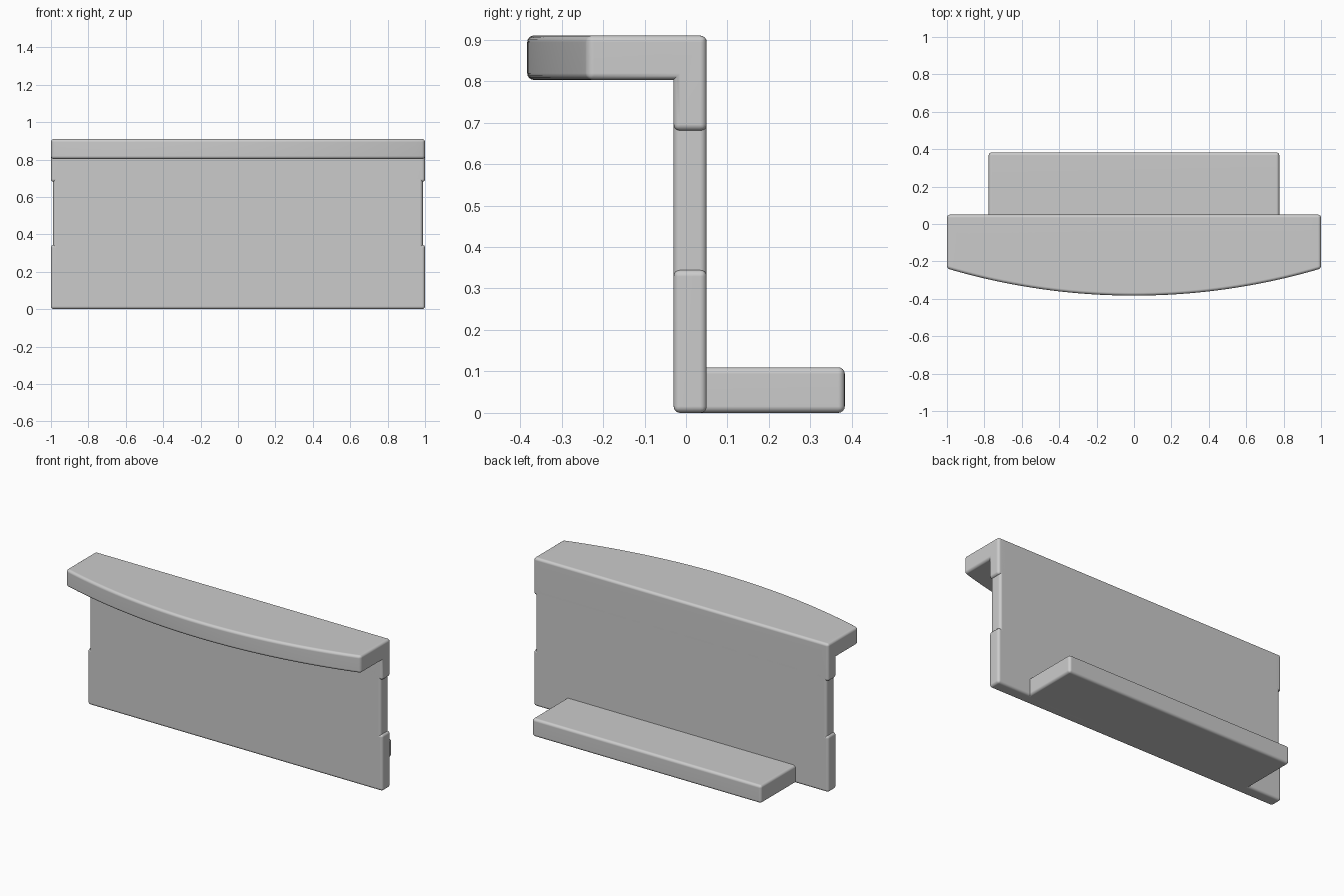
import bpy, bmesh, math

default = bpy.data.objects.get("Cube")
if default:
    bpy.data.objects.remove(default, do_unlink=True)

grey = bpy.data.materials.new("plain_grey")
grey.use_nodes = True
colour = (0.6, 0.6, 0.6, 1)
grey.diffuse_color = colour
grey.node_tree.nodes["Principled BSDF"].inputs["Base Color"].default_value = colour

BACK, FRONT, TOP = 0.05, -0.03, 0.91


def sweep(name, profile, stations, bevel=0.016):
    """Sweep a (y, z) profile function along x and round its convex edges."""
    bm = bmesh.new()
    rings = [[bm.verts.new((x, y, z)) for y, z in profile(x)] for x in stations]
    n = len(rings[0])
    for a, b in zip(rings, rings[1:]):
        for i in range(n):
            j = (i + 1) % n
            bm.faces.new((a[i], a[j], b[j], b[i]))
    bm.faces.new(rings[0])
    bm.faces.new(rings[-1])
    bmesh.ops.recalc_face_normals(bm, faces=bm.faces)
    bm.normal_update()
    sharp = [e for e in bm.edges if e.calc_face_angle_signed() > 0.5]
    bmesh.ops.bevel(bm, geom=sharp, offset=bevel, offset_type='OFFSET',
                    segments=4, profile=0.5, affect='EDGES', clamp_overlap=True)
    mesh = bpy.data.meshes.new(name)
    bm.to_mesh(mesh)
    bm.free()
    mesh.materials.append(grey)
    obj = bpy.data.objects.new(name, mesh)
    bpy.context.collection.objects.link(obj)
    bpy.ops.object.select_all(action='DESELECT')
    obj.select_set(True)
    bpy.context.view_layer.objects.active = obj
    bpy.ops.object.shade_smooth_by_angle(angle=math.radians(35))
    obj.modifiers.new("flat_face_normals", 'WEIGHTED_NORMAL').keep_sharp = True
    return obj


def block(name, half_width, y0, y1, z0, z1):
    corners = [(y0, z0), (y1, z0), (y1, z1), (y0, z1)]
    return sweep(name, lambda x: corners, (-half_width, half_width))


def ledge_profile(x):
    """Hooked section whose front edge follows a shallow arc."""
    radius = 3.52
    front = -0.383 + radius - math.sqrt(radius ** 2 - x ** 2)
    under = 0.803
    return [(BACK, 0.68), (BACK, TOP), (front, TOP),
            (front, under), (FRONT, under), (FRONT, 0.68)]


# Curved top ledge with its short downturned lip
steps = 40
sweep("top_ledge", ledge_profile, [2 * i / steps - 1 for i in range(steps + 1)])

# Upright panel: slightly narrower core, full-width lower part
block("panel_core", 0.988, FRONT, BACK, 0, 0.88)
block("panel_lower", 1.0, FRONT, BACK, 0, 0.345)

# Rear foot shelf
block("rear_shelf", 0.777, 0, 0.383, 0, 0.11)
